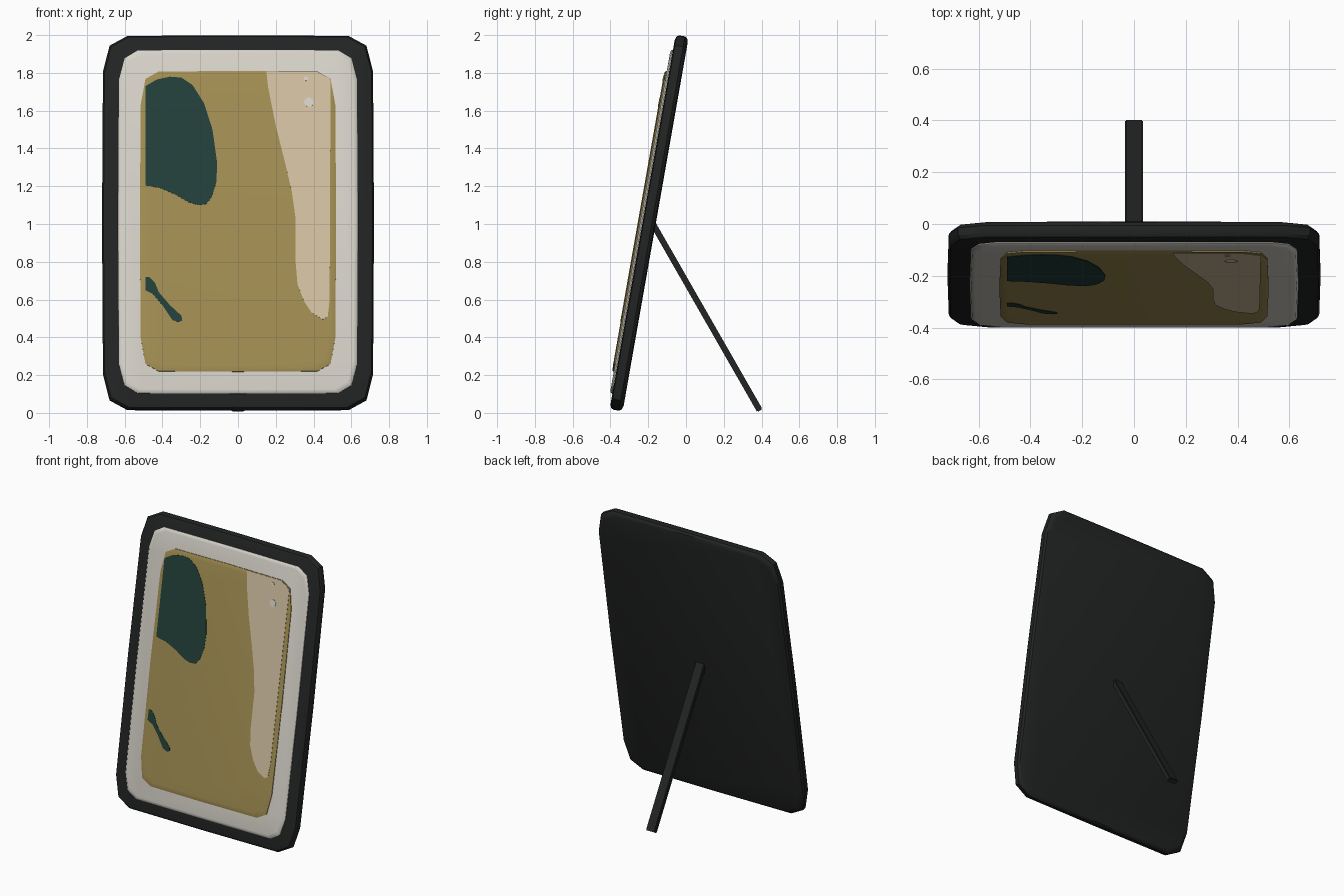
import bpy, bmesh, math
from mathutils import Vector, Matrix

cube = bpy.data.objects.get("Cube")
if cube:
    bpy.data.objects.remove(cube, do_unlink=True)

TILT = math.radians(10)
CENTRE = Vector((0, -0.195, 1.005))
# Local x, y lie in the panel, local z points out of its front
PANEL = Matrix.Translation(CENTRE) @ Matrix.Rotation(math.pi / 2 - TILT, 4, 'X')


def material(name, rgb):
    m = bpy.data.materials.new(name)
    m.use_nodes = True
    colour = (*rgb, 1)
    m.diffuse_color = colour
    m.node_tree.nodes["Principled BSDF"].inputs["Base Color"].default_value = colour
    return m


BLACK = material("black frame", (0.016, 0.017, 0.017))
CREAM = material("cream mat", (0.68, 0.65, 0.59))
GOLD = material("ochre picture", (0.36, 0.27, 0.085))
TEAL = material("dark teal", (0.017, 0.05, 0.041))
BEIGE = material("pale beige", (0.64, 0.53, 0.36))


def finish(name, bm, mat, matrix):
    bmesh.ops.recalc_face_normals(bm, faces=bm.faces)
    mesh = bpy.data.meshes.new(name)
    bm.to_mesh(mesh)
    bm.free()
    mesh.materials.append(mat)
    obj = bpy.data.objects.new(name, mesh)
    obj.matrix_world = matrix
    bpy.context.collection.objects.link(obj)
    bpy.ops.object.select_all(action='DESELECT')
    obj.select_set(True)
    bpy.context.view_layer.objects.active = obj
    bpy.ops.object.shade_smooth_by_angle(angle=math.radians(35))
    return obj


def loft(name, rings, mat, matrix=PANEL):
    """Skin a stack of equal rings and cap both ends."""
    bm = bmesh.new()
    loops = [[bm.verts.new(p) for p in ring] for ring in rings]
    n = len(loops[0])
    for a, b in zip(loops, loops[1:]):
        for i in range(n):
            j = (i + 1) % n
            bm.faces.new((a[i], a[j], b[j], b[i]))
    bm.faces.new(loops[0])
    bm.faces.new(loops[-1])
    return finish(name, bm, mat, matrix)


def slab(name, hx, hy, cut, mid, profile, mat):
    """Chamfered, slightly bowed rectangle; profile = (inset, depth) pairs."""
    def ring(inset, depth):
        w, h = hx - inset, hy - inset
        bow = 0.005
        quarter = [(w, 0), (w - bow, h - cut[1]), (w - mid[0], h - mid[1]),
                   (w - cut[0], h - bow / 2), (0, h)]
        half = quarter + [(-x, y) for x, y in quarter[-2::-1]]
        full = half + [(x, -y) for x, y in half[-2:0:-1]]
        return [(x, y, depth) for x, y in full]
    return loft(name, [ring(*p) for p in profile], mat)


def patch(name, outline, depth, mat):
    """Thin painted plate; outline is given in upright x, z."""
    def local(x, z):
        return x, (z - CENTRE.z - depth * math.sin(TILT)) / math.cos(TILT)
    flat = [local(x, z) for x, z in outline]
    return loft(name, [[(x, y, d) for x, y in flat] for d in (depth - 0.002, depth)], mat)


# Frame, mat and picture
slab("frame", 0.72, 1.006, (0.135, 0.195), (0.04, 0.055),
     [(0.03, -0.035), (0.01, -0.029), (0, -0.015), (0, 0.015),
      (0.008, 0.029), (0.026, 0.035)], BLACK)
slab("mat", 0.635, 0.924, (0.105, 0.16), (0.035, 0.045),
     [(0, 0.02), (0, 0.039), (0.006, 0.045), (0.02, 0.048)], CREAM)
slab("picture", 0.52, 0.808, (0.1, 0.18), (0.03, 0.042),
     [(0, 0.04), (0, 0.053), (0.01, 0.056), (0.03, 0.058)], GOLD)

# Painted shapes
patch("large_teal_shape",
      [(-.49, 1.73), (-.43, 1.765), (-.36, 1.78), (-.3, 1.775), (-.24, 1.735),
       (-.18, 1.64), (-.135, 1.5), (-.11, 1.32), (-.115, 1.22), (-.14, 1.14),
       (-.17, 1.105), (-.21, 1.1), (-.26, 1.115), (-.33, 1.155), (-.41, 1.19),
       (-.49, 1.205)], 0.06, TEAL)
patch("small_teal_streak",
      [(-.49, .72), (-.47, .72), (-.44, .69), (-.42, .64), (-.36, .57), (-.3, .515),
       (-.295, .49), (-.315, .48), (-.35, .495), (-.4, .57), (-.45, .63), (-.49, .65)],
      0.06, TEAL)
patch("beige_band",
      [(.15, 1.808), (.16, 1.72), (.2, 1.52), (.25, 1.32), (.285, 1.17), (.305, 1.03),
       (.305, .8), (.315, .68), (.35, .59), (.39, .53), (.45, .495), (.475, .51),
       (.485, .6), (.49, 1.765), (.42, 1.808)], 0.06, BEIGE)
for i, (x, z, r) in enumerate([(.375, 1.645, .025), (.36, 1.77, .012)]):
    turn = [math.tau * k / 10 for k in range(10)]
    patch(f"pale_spot_{i + 1}",
          [(x + r * math.cos(t), z + r * math.sin(t)) for t in turn], 0.062, CREAM)

# Rear leg
top, foot = Vector((0, -0.175, 1.0)), Vector((0, 0.391, 0.012))
axis = foot - top
bm = bmesh.new()
bmesh.ops.create_cube(bm, size=1, matrix=Matrix.Diagonal((0.07, 0.032, axis.length, 1)))
bmesh.ops.bevel(bm, geom=bm.edges[:], offset=0.005, segments=2, affect='EDGES')
tilt = Matrix.Rotation(math.atan2(axis.y, -axis.z), 4, 'X')
finish("rear_leg", bm, BLACK, Matrix.Translation((top + foot) / 2) @ tilt)
